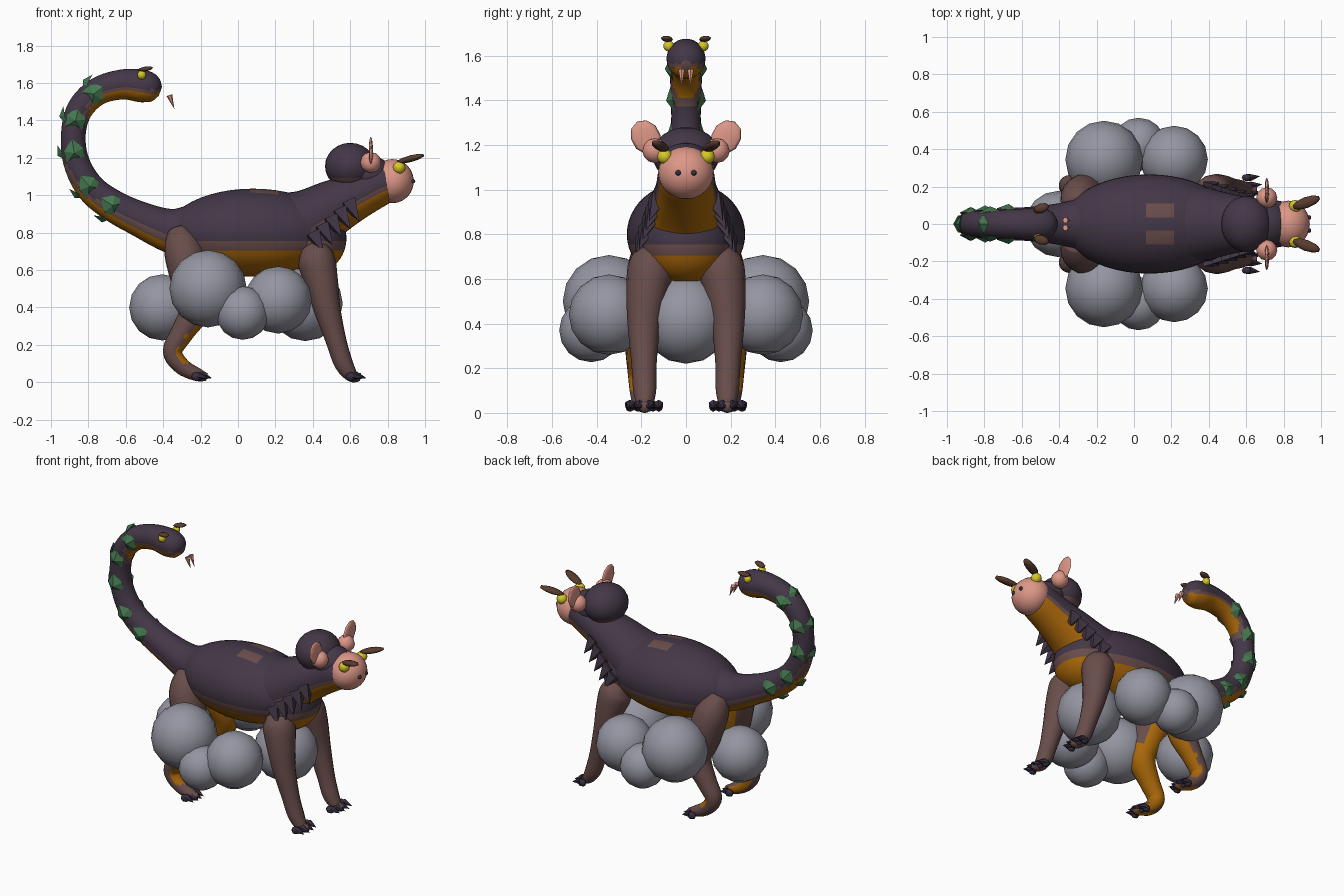
import bpy, bmesh, math
from mathutils import Vector, Matrix

if "Cube" in bpy.data.objects:
    bpy.data.objects.remove(bpy.data.objects["Cube"])


def material(name, r, g, b):
    m = bpy.data.materials.new(name)
    m.diffuse_color = (r, g, b, 1)
    m.use_nodes = True
    m.node_tree.nodes["Principled BSDF"].inputs["Base Color"].default_value = m.diffuse_color
    return m


PURPLE = material("dark purple hide", .058, .038, .063)
BROWN = material("dusky brown", .14, .075, .07)
ORANGE = material("orange belly", .41, .14, .003)
PINK = material("pink skin", .73, .31, .245)
GREY = material("cloud grey", .30, .30, .36)
YELLOW = material("yellow eye", .68, .58, .02)
GREEN = material("leaf green", .06, .185, .08)
BROW = material("brow brown", .10, .045, .027)
CLAW = material("claw dark", .04, .028, .052)
HIDE = [PURPLE, BROWN, ORANGE]


def finish(bm, name, mats, rule=None, smooth=True):
    bmesh.ops.recalc_face_normals(bm, faces=bm.faces)
    bm.normal_update()
    for f in bm.faces:
        f.smooth = smooth
        if rule:
            f.material_index = rule(f.calc_center_median(), f.normal)
    me = bpy.data.meshes.new(name)
    bm.to_mesh(me)
    bm.free()
    for m in mats:
        me.materials.append(m)
    ob = bpy.data.objects.new(name, me)
    bpy.context.collection.objects.link(ob)
    return ob


def ball(name, c, r, mats, seg=16, rule=None, rot=None, cuts=()):
    """Ellipsoid with centre c and half sizes r, sliced along (axis, value) cuts."""
    r = (r, r, r) if isinstance(r, float) else r
    bm = bmesh.new()
    bmesh.ops.create_uvsphere(bm, u_segments=seg, v_segments=seg // 2, radius=1)
    m = Matrix.Translation(c) @ (rot or Matrix()) @ Matrix.Diagonal((*r, 1))
    bmesh.ops.transform(bm, matrix=m, verts=bm.verts)
    for axis, value in cuts:
        n = Vector([float(i == axis) for i in range(3)])
        bmesh.ops.bisect_plane(bm, geom=bm.verts[:] + bm.edges[:] + bm.faces[:], dist=1e-5,
                               plane_co=n * value, plane_no=n)
    return finish(bm, name, mats, rule)


def cone(name, base, tip, r, mat, seg=6):
    bm = bmesh.new()
    d = Vector(tip) - Vector(base)
    bmesh.ops.create_cone(bm, cap_ends=True, segments=seg, radius1=r, radius2=0, depth=d.length)
    m = Matrix.Translation((Vector(tip) + Vector(base)) / 2) @ d.to_track_quat('Z', 'Y').to_matrix().to_4x4()
    bmesh.ops.transform(bm, matrix=m, verts=bm.verts)
    return finish(bm, name, [mat], smooth=False)


def spline(pts, t):
    """Smooth interpolation through (x, y, z, radius) points."""
    i = min(int(t), len(pts) - 2)
    u = t - i
    p = [Vector(pts[max(0, min(len(pts) - 1, k))]) for k in range(i - 1, i + 3)]
    return .5 * (2 * p[1] + (p[2] - p[0]) * u + (2 * p[0] - 5 * p[1] + 4 * p[2] - p[3]) * u * u
                 + (3 * p[1] - p[0] - 3 * p[2] + p[3]) * u ** 3)


def frame(pts, t):
    """Position, radius, tangent, sideways and outward directions on a path."""
    n = len(pts) - 1
    a, b = spline(pts, max(0, t - .05)), spline(pts, min(n, t + .05))
    p = spline(pts, t)
    T = (b - a).xyz.normalized()
    Y = Vector((0, 1, 0))
    U = (Y - T * Y.dot(T)).normalized()
    return p.xyz, p.w, T, U, T.cross(U)


def tube(name, pts, mats, rule=None, steps=5, seg=32, wide=1.0):
    bm = bmesh.new()
    rings = []
    for k in range((len(pts) - 1) * steps + 1):
        p, r, T, U, V = frame(pts, k / steps)
        rings.append([bm.verts.new(p + r * (wide * U * math.cos(a) + V * math.sin(a)))
                      for a in (math.tau * j / seg for j in range(seg))])
    for a, b in zip(rings, rings[1:]):
        for j in range(seg):
            bm.faces.new((a[j], a[j - 1], b[j - 1], b[j]))
    bm.faces.new(rings[0])
    bm.faces.new(rings[-1])
    return finish(bm, name, mats, rule)


def hide_rule(c, n):
    """Orange underside, brown border, purple top."""
    return 2 if n.z < -.42 else 1 if n.z < -.2 else 0


def neck_rule(c, n):
    return 2 if n.z < -.3 else 1 if n.z < -.08 else 0


def body_rule(c, n):
    """Belly bands plus two back patches."""
    if c.z > .9 and .065 < c.x < .215 and .035 < abs(c.y) < .11:
        return 1
    return 2 if c.z < .705 else 1 if c.z < .755 else 0


# Torso and chest
BANDS = [(2, .705), (2, .755)]
ball("body", (.08, 0, .8), (.46, .265, .235), HIDE, 48, body_rule,
     cuts=BANDS + [(0, .065), (0, .215), (1, .035), (1, .11), (1, -.035), (1, -.11)])
ball("chest", (.4, 0, .77), (.18, .2, .19), HIDE, 40, body_rule, cuts=BANDS)

# Neck and head
tube("neck", [(.22, 0, .82, .18), (.36, 0, .85, .18), (.5, 0, .93, .15), (.64, 0, 1.0, .125),
              (.76, 0, 1.06, .115), (.83, 0, 1.075, .1)], HIDE, neck_rule, wide=1.1)
ball("head_crown", (.6, 0, 1.155), (.135, .15, .125), HIDE, 24,
     lambda c, n: 1 if n.z < -.6 else 0)
ball("forehead", (.7, 0, 1.11), (.13, .12, .1), HIDE, 24, lambda c, n: 1 if n.z < -.4 else 0)
ball("snout", (.825, 0, 1.075), (.115, .125, .118), [PINK], 24)
for s in (-1, 1):
    ball("nostril", (.935, s * .035, 1.075), .013, [CLAW], 8)
    ball("ear_base", (.71, s * .14, 1.175), .056, [PINK], 12)
    ball("ear", (.71, s * .18, 1.235), (.012, .066, .08), [PINK], 10,
         rot=Matrix.Rotation(-s * .5, 4, 'X'))
    ball("eye", (.862, s * .095, 1.148), .034, [YELLOW], 12)
    ball("brow", (.922, s * .115, 1.195), (.083, .031, .018), [BROW], 10,
         rot=Matrix.Rotation(s * .35, 4, 'Z') @ Matrix.Rotation(-.25, 4, 'Y'))

# Tail ending in a serpent head
TAIL = [(-.2, 0, .8, .17), (-.36, 0, .81, .12), (-.52, 0, .87, .095), (-.67, 0, .945, .085),
        (-.79, 0, 1.04, .078), (-.865, 0, 1.18, .07), (-.88, 0, 1.33, .066), (-.845, 0, 1.46, .07),
        (-.75, 0, 1.555, .074), (-.62, 0, 1.592, .08), (-.51, 0, 1.583, .087), (-.445, 0, 1.565, .068),
        (-.415, 0, 1.555, .025)]
tube("tail", TAIL, HIDE, hide_rule)
for s in (-1, 1):
    ball("serpent_eye", (-.515, s * .077, 1.643), .025, [YELLOW], 10)
    ball("serpent_brow", (-.495, s * .085, 1.675), (.044, .026, .013), [BROW], 8,
         rot=Matrix.Rotation(s * .3, 4, 'Z') @ Matrix.Rotation(-.15, 4, 'Y'))
    cone("fang", (-.367, s * .02, 1.535), (-.34, s * .02, 1.46), .016, PINK)
    ball("serpent_nostril", (-.42, s * .025, 1.585), .008, [CLAW], 8)


def leaf(base, along, out, size, lift):
    """Thick pointed leaf with a raised middle, tilted away from the tail."""
    side = along.cross(out).normalized()
    along = (along + lift * out).normalized()
    shape = [(-.45, -.45), (-.55, .2), (0, .75), (.55, .2), (.45, -.45)]
    bm = bmesh.new()
    rim = [bm.verts.new(base + size * (side * x + along * y) - out * .012) for x, y in shape]
    top = bm.verts.new(base + out * .022)
    bm.faces.new(rim)
    for a, b in zip(rim, rim[1:] + rim[:1]):
        bm.faces.new((a, b, top))
    finish(bm, "tail_leaf", [GREEN], smooth=False)


# Leaves: one pair of sides and one ridge leaf at each station
for t in (3.0, 4.05, 5.3, 6.5, 7.8):
    p, r, T, U, V = frame(TAIL, t)
    ridge = V if V.dot(Vector((-.45, 0, 1.2)) - p) < 0 else -V
    for d, size, lift in ((U, .1, .15), (-U, .1, .15), (ridge, .085, .45)):
        leaf(p + d * r, T, d, size, lift)


def hind_rule(c, n):
    """Orange front of the shin and inner thigh, brown elsewhere."""
    inner = n.y * c.y < 0 and abs(n.y) > .7
    return 2 if inner or (n.x > .35 and .1 < c.z < .45) or n.z < -.75 else 1


# Legs with claws
for s in (-1, 1):
    tube("front_leg", [(.38, s * .14, .72, .06), (.415, s * .155, .66, .1), (.445, s * .175, .54, .09),
                       (.475, s * .188, .4, .072), (.525, s * .188, .22, .055), (.565, s * .185, .1, .05),
                       (.61, s * .185, .035, .035), (.655, s * .185, .028, .02)],
         [BROWN], seg=16, wide=1.03)
    tube("hind_leg", [(-.31, s * .08, .8, .07), (-.29, s * .135, .7, .105), (-.25, s * .165, .54, .105),
                      (-.225, s * .195, .4, .085), (-.295, s * .205, .27, .063), (-.35, s * .205, .165, .052),
                      (-.3, s * .203, .085, .045), (-.215, s * .2, .04, .035), (-.165, s * .2, .028, .02)],
         HIDE, hind_rule, seg=20, wide=1.05)
    for x, y, w in ((.635, .185, .042), (-.19, .2, .035)):
        for k in (-1.5, -.5, .5, 1.5):
            yy = s * y + k * w
            xx = x - .012 * abs(k)
            ball("toe", (xx - .012, yy, .03), (.03, .02, .025), [CLAW], 8)
            cone("claw", (xx, yy, .036), (xx + .058, yy * 1.03, .022), .023, CLAW)
    # Jagged shoulder scales climbing from the leg to the neck
    for k in range(5):
        u = k / 4
        b = Vector((.41 + .19 * u, s * (.195 - .06 * u), .75 + .17 * u))
        cone("shoulder_scale", b + Vector((-.01, -s * .01, .04)), b + Vector((.05, s * .03, -.06)), .052, PURPLE, 4)

# Cloud puffs beneath the belly
for s in (-1, 1):
    ball("large_puff", (-.16, s * .345, .5), .207, [GREY])
    ball("small_puff", (.025, s * .425, .37), .143, [GREY])
    ball("medium_puff", (.215, s * .345, .44), .18, [GREY])
ball("rear_puff", (-.405, 0, .4), .177, [GREY])
ball("front_puff", (.36, 0, .42), .2, [GREY])
